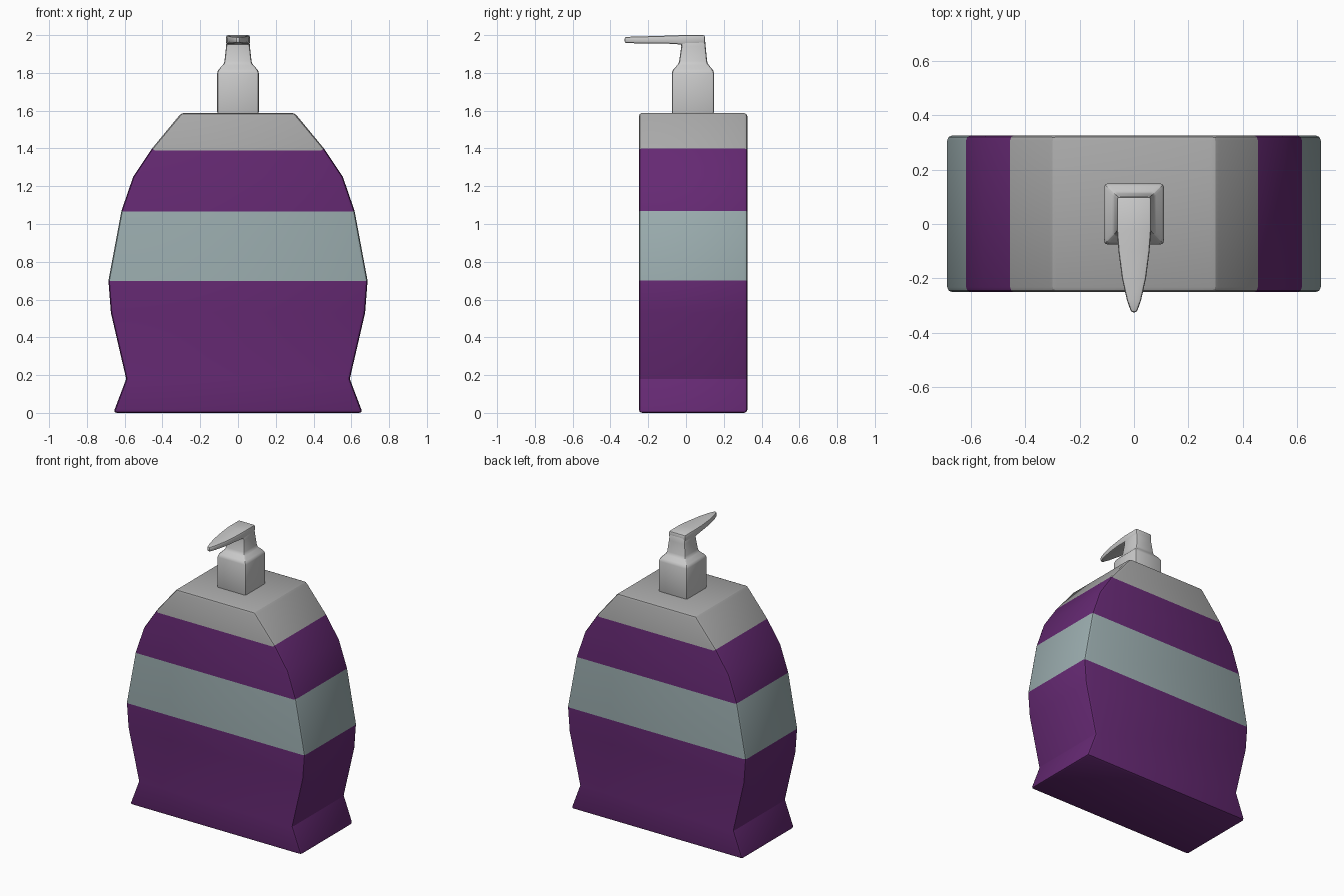
import bpy, bmesh, math

if "Cube" in bpy.data.objects:
    bpy.data.objects.remove(bpy.data.objects["Cube"])


def material(name, color):
    m = bpy.data.materials.new(name)
    m.diffuse_color = color
    m.use_nodes = True
    m.node_tree.nodes["Principled BSDF"].inputs["Base Color"].default_value = m.diffuse_color
    return m


def loft(name, rings, width, segments=2, limit=32):
    """Skin a list of four-corner rings, cap both ends and round the sharp edges."""
    bm = bmesh.new()
    loops = [[bm.verts.new(p) for p in ring] for ring in rings]
    for a, b in zip(loops, loops[1:]):
        for i in range(4):
            j = (i + 1) % 4
            bm.faces.new((a[i], a[j], b[j], b[i]))
    bm.faces.new(loops[0])
    bm.faces.new(loops[-1])
    bmesh.ops.recalc_face_normals(bm, faces=bm.faces)
    sharp = [e for e in bm.edges if e.calc_face_angle(0) > math.radians(limit)]
    bmesh.ops.bevel(bm, geom=sharp, offset=width, segments=segments,
                    profile=0.5, affect='EDGES', clamp_overlap=True)
    bmesh.ops.recalc_face_normals(bm, faces=bm.faces)
    mesh = bpy.data.meshes.new(name)
    bm.to_mesh(mesh)
    bm.free()
    ob = bpy.data.objects.new(name, mesh)
    bpy.context.collection.objects.link(ob)
    bpy.ops.object.select_all(action='DESELECT')
    ob.select_set(True)
    bpy.context.view_layer.objects.active = ob
    bpy.ops.object.shade_smooth_by_angle(angle=math.radians(25))
    return ob


def level(z, hx, y0, y1):
    return [(-hx, y0, z), (hx, y0, z), (hx, y1, z), (-hx, y1, z)]


def slice_y(y, hx, z0, z1):
    return [(-hx, y, z0), (hx, y, z0), (hx, y, z1), (-hx, y, z1)]


# Bottle body: waisted outline, constant depth
outline = [(0.00, 0.66), (0.18, 0.592), (0.53, 0.673), (0.70, 0.686),
           (1.07, 0.617), (1.25, 0.555), (1.40, 0.455), (1.588, 0.30)]
body = loft("bottle_body", [level(z, x, -0.25, 0.325) for z, x in outline], 0.018, limit=40)

# Colour bands: purple, label stripe, purple, grey shoulder
body.data.materials.append(material("purple", (0.13, 0.022, 0.17, 1)))
body.data.materials.append(material("label", (0.33, 0.42, 0.43, 1)))
body.data.materials.append(material("shoulder_grey", (0.4, 0.4, 0.4, 1)))
for f in body.data.polygons:
    z = f.center.z
    f.material_index = 2 if z > 1.4 else 1 if 0.7 < z < 1.07 else 0

# Pump collar and tapering neck
loft("pump_neck", [level(1.58, 0.11, -0.075, 0.148),
                   level(1.81, 0.11, -0.075, 0.148),
                   level(1.85, 0.073, -0.038, 0.113),
                   level(1.94, 0.063, -0.025, 0.104),
                   level(1.985, 0.060, -0.03, 0.10)], 0.012)

# Flat pointed spout on top of the pump
loft("pump_spout", [slice_y(0.10, 0.063, 1.955, 2.0),
                    slice_y(-0.02, 0.063, 1.95, 2.0),
                    slice_y(-0.10, 0.057, 1.955, 1.997),
                    slice_y(-0.20, 0.044, 1.956, 1.994),
                    slice_y(-0.28, 0.026, 1.957, 1.992),
                    slice_y(-0.325, 0.010, 1.958, 1.990)], 0.009)
